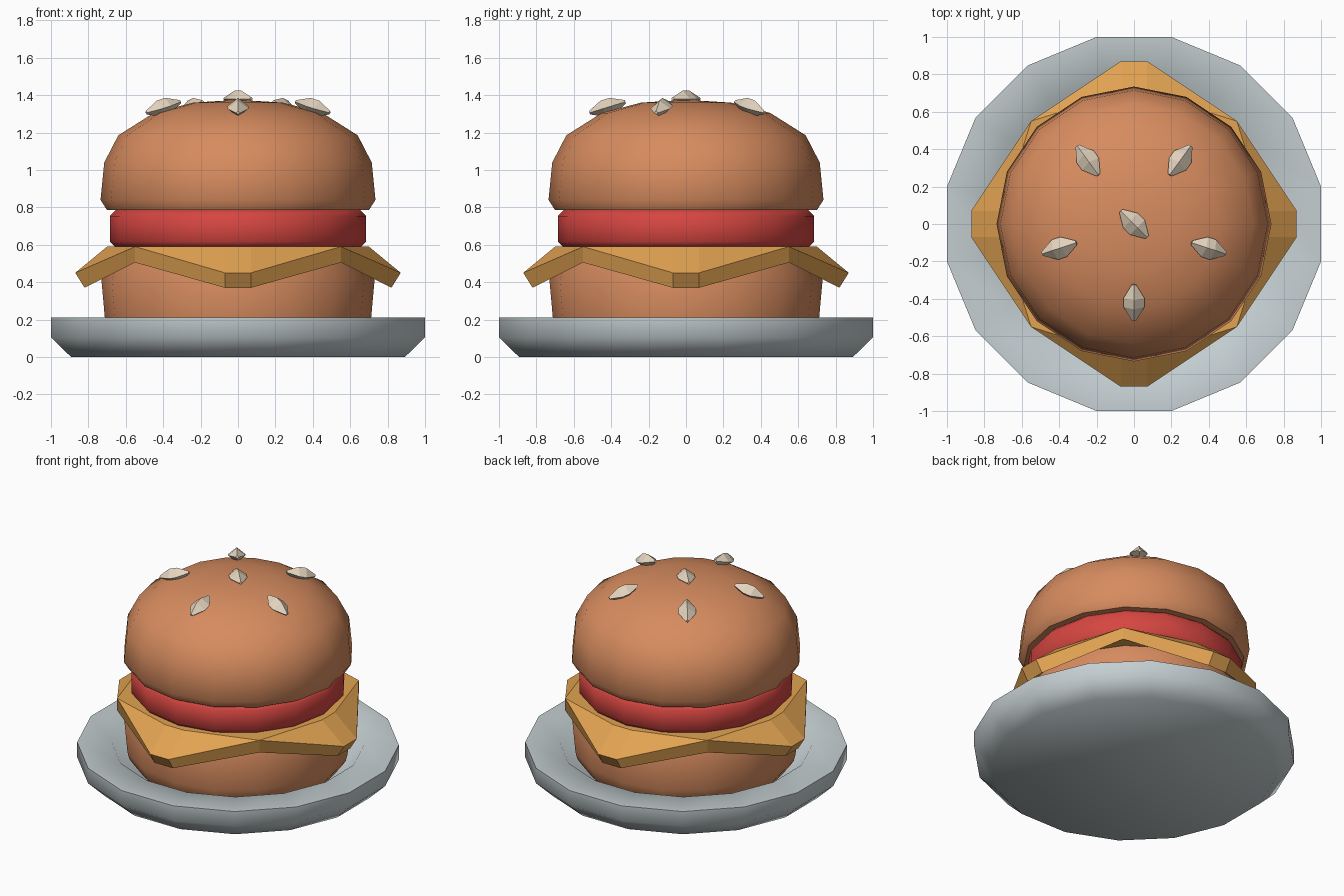
import bpy, bmesh, math
from mathutils import Matrix

if "Cube" in bpy.data.objects:
    bpy.data.objects.remove(bpy.data.objects["Cube"])


def srgb(r, g, b):
    return tuple(((c / 255 + 0.055) / 1.055) ** 2.4 for c in (r, g, b)) + (1.0,)


def material(name, *rgb):
    m = bpy.data.materials.new(name)
    m.diffuse_color = srgb(*rgb)
    m.use_nodes = True
    m.node_tree.nodes["Principled BSDF"].inputs["Base Color"].default_value = m.diffuse_color
    return m


BUN = material("bun brown", 215, 140, 95)
CHEESE = material("cheese orange", 226, 163, 82)
RED = material("filling red", 214, 70, 65)
GREY = material("plate grey", 196, 206, 209)
SEED = material("seed cream", 228, 212, 190)


def finish(name, bm, mat, smooth=None):
    bmesh.ops.recalc_face_normals(bm, faces=bm.faces[:])
    me = bpy.data.meshes.new(name)
    bm.to_mesh(me)
    bm.free()
    me.materials.append(mat)
    if smooth:
        me.shade_smooth()
        me.set_sharp_from_angle(angle=math.radians(smooth))
    ob = bpy.data.objects.new(name, me)
    bpy.context.collection.objects.link(ob)
    return ob


def lathe(name, profile, mat, sides=16, offset=0.0, smooth=42):
    """Spin (radius, z) points into a closed solid; radius 0 makes a pole."""
    bm = bmesh.new()
    rings = []
    for r, z in profile:
        n = 1 if r == 0 else sides
        rings.append([bm.verts.new((r * math.cos(offset + i * math.tau / sides),
                                    r * math.sin(offset + i * math.tau / sides), z))
                      for i in range(n)])
    for a, b in zip(rings, rings[1:]):
        for i in range(sides):
            j = (i + 1) % sides
            if len(b) == 1:
                bm.faces.new((a[i], a[j], b[0]))
            else:
                bm.faces.new((a[i], a[j], b[j], b[i]))
    bm.faces.new(rings[0][::-1])
    if len(rings[-1]) > 1:
        bm.faces.new(rings[-1])
    return finish(name, bm, mat, smooth)


# Plate with a sunken middle
lathe("plate", [(0.91, 0), (1.02, 0.105), (1.02, 0.21), (0.8, 0.21), (0.7, 0.1)],
      GREY, offset=math.pi / 16, smooth=50)

# Buns and red filling
lathe("bottom_bun", [(0.66, 0.1), (0.7, 0.16), (0.712, 0.21), (0.73, 0.41), (0.69, 0.52)], BUN)
lathe("filling", [(0.655, 0.585), (0.685, 0.617), (0.685, 0.753), (0.655, 0.785)], RED, smooth=50)
lathe("top_bun", [(0.7, 0.785), (0.735, 0.84), (0.715, 1.04), (0.64, 1.185),
                  (0.45, 1.305), (0.24, 1.36), (0, 1.375)], BUN)

# Cheese slice: flat middle, four corners folded down
bm = bmesh.new()


def cheese_side(fold_r, tip_r, mid, z, tip_z):
    cap, rim, faces = [], [], []
    for k in range(4):
        rot = Matrix.Rotation(k * math.pi / 2, 3, 'Z')

        def v(x, y, h):
            return bm.verts.new(rot @ Matrix.Identity(3) @ bm_vec(x, y, h))
        a, b = v(fold_r, -0.07, z), v(fold_r, 0.07, z)
        ta, tb = v(tip_r, -0.07, tip_z), v(tip_r, 0.07, tip_z)
        m = v(mid, mid, z)
        cap += [a, b, m]
        rim += [ta, tb, m]
        faces.append((a, b, ta, tb, m))
    bm.faces.new(cap)
    for k, (a, b, ta, tb, m) in enumerate(faces):
        bm.faces.new((a, ta, tb, b))
        bm.faces.new((b, tb, m))
        bm.faces.new((faces[k - 1][4], ta, a))
    return rim


def bm_vec(x, y, z):
    return Matrix.Translation((x, y, z)).to_translation()


top = cheese_side(0.70, 0.87, 0.55, 0.59, 0.45)
low = cheese_side(0.67, 0.82, 0.55, 0.505, 0.37)
for i in range(12):
    j = (i + 1) % 12
    bm.faces.new((top[i], low[i], low[j], top[j]))
finish("cheese", bm, CHEESE)


# Sesame seeds: one in the middle, five around, tilted along the dome
def seed(name, r, angle, tilt, z):
    ob = lathe(name, [(0.012, -0.1), (0.056, -0.025), (0.056, 0.025), (0.012, 0.1)],
               SEED, sides=4, smooth=None)
    ob.data.transform(Matrix.Rotation(angle, 4, 'Z')
                      @ Matrix.Translation((r, 0, z))
                      @ Matrix.Rotation(tilt, 4, 'Y')
                      @ Matrix.Diagonal((1, 1, 0.8, 1))
                      @ Matrix.Rotation(math.pi / 2, 4, 'Y'))


seed("seed_middle", 0, -math.pi / 4, 0, 1.38)
for k in range(5):
    seed(f"seed_{k + 1}", 0.42, math.radians(270 + 72 * k), math.radians(17), 1.335)
